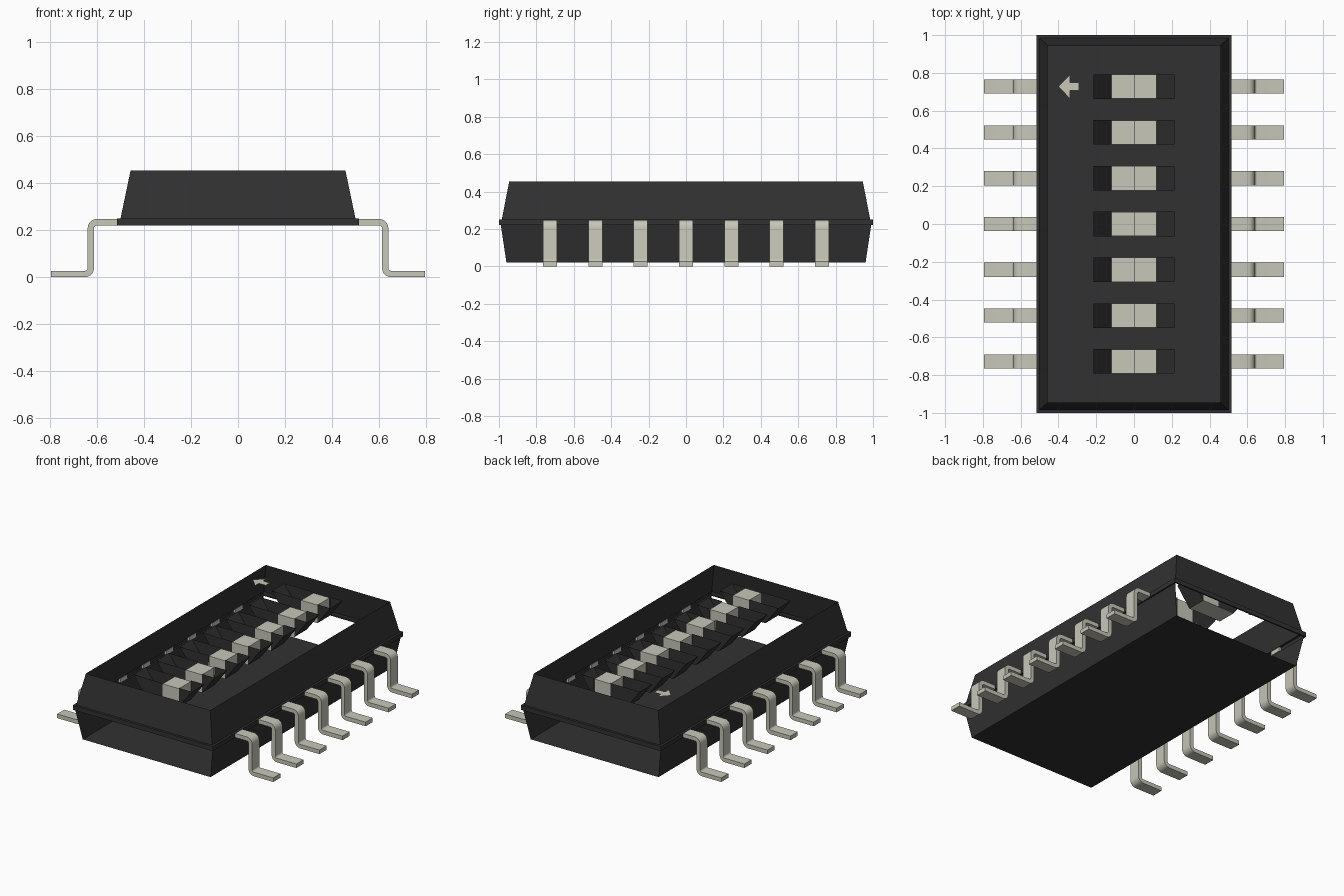
import bpy, bmesh, math

if "Cube" in bpy.data.objects:
    bpy.data.objects.remove(bpy.data.objects["Cube"])


def material(name, rgb):
    m = bpy.data.materials.new(name)
    m.use_nodes = True
    m.diffuse_color = (*rgb, 1)
    m.node_tree.nodes["Principled BSDF"].inputs["Base Color"].default_value = (*rgb, 1)
    return m


BLACK = material("black plastic", (0.031, 0.031, 0.031))
METAL = material("warm light grey", (0.57, 0.57, 0.49))


def make_object(name, bm, mat):
    mesh = bpy.data.meshes.new(name)
    bm.to_mesh(mesh)
    bm.free()
    mesh.materials.append(mat)
    ob = bpy.data.objects.new(name, mesh)
    bpy.context.collection.objects.link(ob)
    return ob


def face(bm, points):
    return bm.faces.new([bm.verts.new(p) for p in points])


def prism(bm, profile, y0, y1):
    """Extrude an x-z profile from y0 to y1."""
    f = face(bm, [(x, y0, z) for x, z in profile])
    ext = bmesh.ops.extrude_face_region(bm, geom=[f])
    verts = [v for v in ext["geom"] if isinstance(v, bmesh.types.BMVert)]
    bmesh.ops.translate(bm, verts=verts, vec=(0, y1 - y0, 0))
    bmesh.ops.recalc_face_normals(bm, faces=bm.faces)


TOP = 0.455
PITCH = 0.2425
ROWS = [(i - 3) * PITCH for i in range(7)]

# Housing shell: stacked rectangles, open top, open lower ends
bm = bmesh.new()
levels = [(0.47, 0.96, 0.02), (0.505, 0.99, 0.22), (0.515, 1.0, 0.22),
          (0.515, 1.0, 0.25), (0.50, 0.985, 0.25), (0.457, 0.945, TOP)]
rings = [[bm.verts.new((sx * x, sy * y, z)) for sx, sy in
          ((-1, -1), (1, -1), (1, 1), (-1, 1))] for x, y, z in levels]
for level, (a, b) in enumerate(zip(rings, rings[1:])):
    for i in range(4):
        if level == 0 and i in (0, 2):
            continue
        j = (i + 1) % 4
        bm.faces.new((a[i], a[j], b[j], b[i]))
bm.faces.new(rings[0][::-1])
make_object("housing", bm, BLACK)

# Switch pockets: sloping ends and side walls
FLOOR = TOP - 0.125
HALF = 0.065
bm = bmesh.new()
for y in ROWS:
    y0, y1 = y - HALF, y + HALF
    for s in (-1, 1):
        face(bm, [(s * 0.215, y0, TOP), (s * 0.12, y0, FLOOR),
                  (s * 0.12, y1, FLOOR), (s * 0.215, y1, TOP)][::s])
    for yy in (y0, y1):
        face(bm, [(-0.215, yy, TOP), (-0.12, yy, FLOOR), (0, yy, FLOOR), (0, yy, TOP)])
        face(bm, [(0.215, yy, TOP), (0.12, yy, FLOOR), (0.12, yy, TOP)])
make_object("switch_pockets", bm, BLACK)

# Sliders: low plate with a raised block on one half
for n, y in enumerate(ROWS):
    bm = bmesh.new()
    low, high = FLOOR + 0.008, TOP - 0.005
    prism(bm, [(-0.12, FLOOR), (0.12, FLOOR), (0.12, high), (0, high),
               (0, low), (-0.12, low)], y - HALF + 0.001, y + HALF - 0.001)
    make_object(f"slider_{n + 1}", bm, METAL)

# Direction arrow marking
bm = bmesh.new()
cy = ROWS[-1]
arrow = [(-0.40, 0), (-0.34, -0.063), (-0.34, -0.022), (-0.29, -0.022),
         (-0.29, 0.022), (-0.34, 0.022), (-0.34, 0.063)]
face(bm, [(x, cy + y, TOP) for x, y in arrow])
make_object("arrow_mark", bm, METAL)


# Bent terminals: flat strip with two rounded bends
def leg_profile():
    t, r, n = 0.0135, 0.026, 5
    xv, zt, zb = 0.6265, 0.2345, 0.0135
    upper, lower = [(0.50, zt + t)], [(0.50, zt - t)]
    for i in range(n + 1):
        a = math.pi / 2 * (1 - i / n)
        for side, k in ((upper, r + t), (lower, r - t)):
            side.append((xv - r + k * math.cos(a), zt - r + k * math.sin(a)))
    for i in range(n + 1):
        a = math.pi + math.pi / 2 * i / n
        for side, k in ((upper, r - t), (lower, r + t)):
            side.append((xv + r + k * math.cos(a), zb + r + k * math.sin(a)))
    upper.append((0.795, zb + t))
    lower.append((0.795, zb - t))
    return upper + lower[::-1]


profile = leg_profile()
for side, s in (("left", 1), ("right", -1)):
    for n, y in enumerate(ROWS):
        bm = bmesh.new()
        prism(bm, [(s * x, z) for x, z in profile], y - 0.0375, y + 0.0375)
        ob = make_object(f"{side}_terminal_{n + 1}", bm, METAL)
        bpy.ops.object.select_all(action="DESELECT")
        ob.select_set(True)
        bpy.context.view_layer.objects.active = ob
        bpy.ops.object.shade_smooth_by_angle(angle=math.radians(30))
